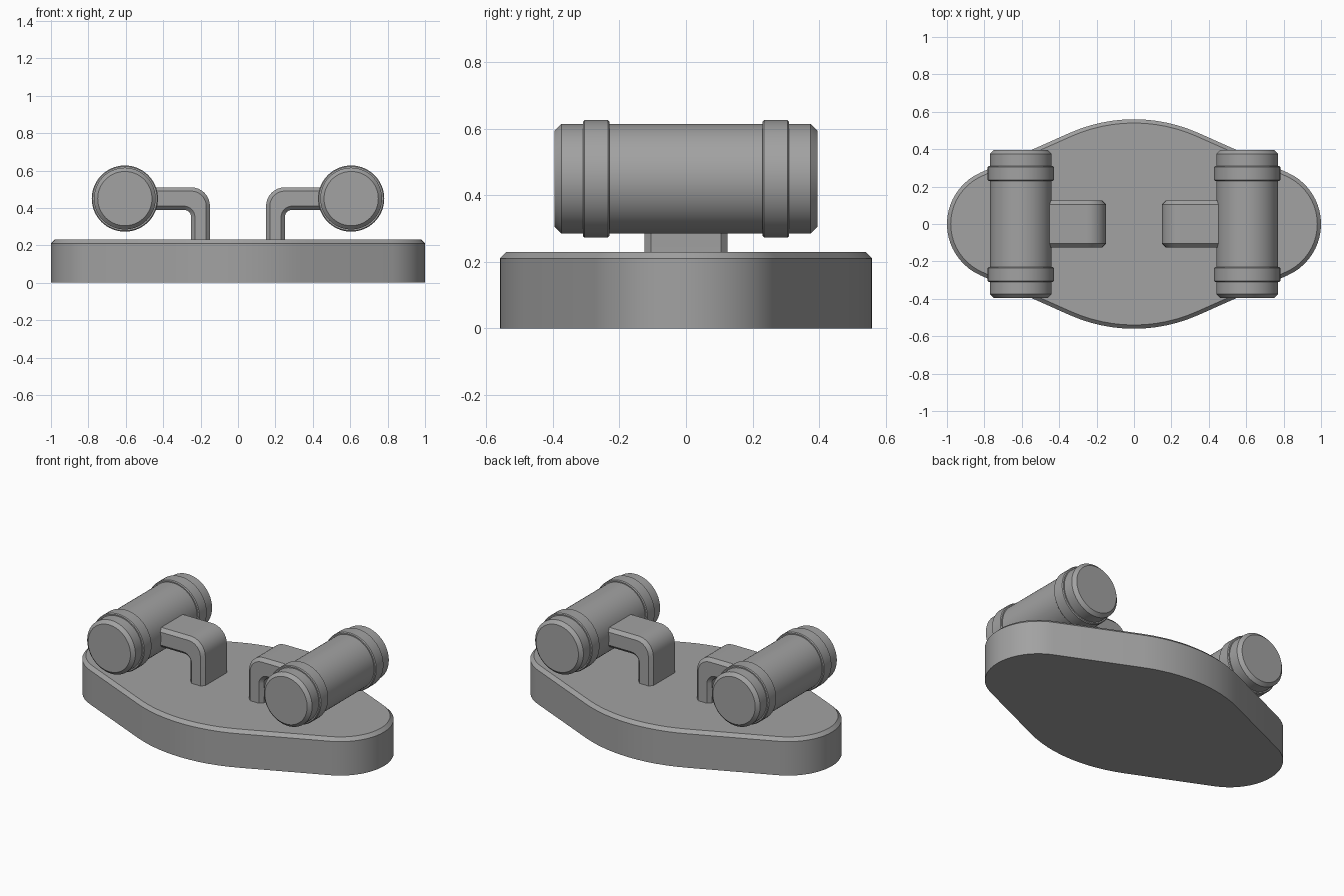
import bpy, bmesh, math
from mathutils import Vector

cube = bpy.data.objects.get("Cube")
if cube:
    bpy.data.objects.remove(cube, do_unlink=True)

grey = bpy.data.materials.new("plain grey")
grey.use_nodes = True
colour = (0.36, 0.36, 0.36, 1)
grey.diffuse_color = colour
grey.node_tree.nodes["Principled BSDF"].inputs["Base Color"].default_value = colour


def finish(bm, name):
    bmesh.ops.recalc_face_normals(bm, faces=bm.faces)
    mesh = bpy.data.meshes.new(name)
    bm.to_mesh(mesh)
    bm.free()
    mesh.materials.append(grey)
    obj = bpy.data.objects.new(name, mesh)
    bpy.context.collection.objects.link(obj)
    bpy.ops.object.select_all(action='DESELECT')
    obj.select_set(True)
    bpy.context.view_layer.objects.active = obj
    bpy.ops.object.shade_smooth_by_angle(angle=math.radians(30))
    return obj


def arc(cx, cy, r, start, end, steps):
    angles = [math.radians(start + (end - start) * i / steps) for i in range(steps + 1)]
    return [(cx + r * math.cos(a), cy + r * math.sin(a)) for a in angles]


def prism(name, points, direction, chamfer, both_caps):
    """Extrude a flat outline and chamfer the rim of its end caps."""
    bm = bmesh.new()
    first = bm.faces.new([bm.verts.new(p) for p in points])
    ext = bmesh.ops.extrude_face_region(bm, geom=[first], use_keep_orig=True)["geom"]
    verts = [g for g in ext if isinstance(g, bmesh.types.BMVert)]
    bmesh.ops.translate(bm, verts=verts, vec=direction)
    last = next(g for g in ext if isinstance(g, bmesh.types.BMFace))
    bmesh.ops.recalc_face_normals(bm, faces=bm.faces)
    rim = list(last.edges) + (list(first.edges) if both_caps else [])
    bmesh.ops.bevel(bm, geom=rim, offset=chamfer, offset_type='OFFSET',
                    segments=1, affect='EDGES')
    return finish(bm, name)


def lathe(name, profile, x, z, steps=64):
    """Spin (y, radius) pairs about a front-to-back axis."""
    bm = bmesh.new()
    rings = []
    for y, r in profile:
        ring = arc(x, z, r, 0, 360 - 360 / steps, steps - 1)
        rings.append([bm.verts.new((px, y, pz)) for px, pz in ring])
    for a, b in zip(rings, rings[1:]):
        for i in range(steps):
            j = (i + 1) % steps
            bm.faces.new((a[i], a[j], b[j], b[i]))
    bm.faces.new(rings[0])
    bm.faces.new(rings[-1])
    return finish(bm, name)


# Base plate: round ends joined by straight flanks to broad front and back arcs
lean, end_r, side_r, half_depth = 24, 0.3, 0.845, 0.56
side_c = half_depth - side_r
outline = (arc(1 - end_r, 0, end_r, lean - 90, 90 - lean, 20)
           + arc(0, side_c, side_r, 90 - lean, 90 + lean, 12)
           + arc(end_r - 1, 0, end_r, 90 + lean, 270 - lean, 20)
           + arc(0, -side_c, side_r, 270 - lean, 270 + lean, 12))
prism("base_plate", [(x, y, 0) for x, y in outline], Vector((0, 0, 0.23)), 0.02, False)

for side, s in (("left", 1), ("right", -1)):
    # Elbow bracket rising from the base and turning outward
    elbow = ([(0.15, 0.2)] + arc(0.25, 0.41, 0.1, 180, 90, 8)
             + [(0.56, 0.51), (0.56, 0.39)]
             + arc(0.29, 0.35, 0.04, 90, 180, 6) + [(0.25, 0.2)])
    prism(side + "_bracket", [(s * x, -0.125, z) for x, z in elbow],
          Vector((0, 0.25, 0)), 0.02, True)

    # Long cylinder with chamfered ends
    lathe(side + "_cylinder", [(-0.395, 0.145), (-0.375, 0.165),
                               (0.375, 0.165), (0.395, 0.145)], s * 0.605, 0.45)

    # Raised collars near both ends
    for end, e in (("front", -1), ("back", 1)):
        c = e * 0.27
        lathe(f"{side}_{end}_collar", [(c - 0.04, 0.172), (c - 0.035, 0.177),
                                       (c + 0.035, 0.177), (c + 0.04, 0.172)],
              s * 0.605, 0.45)
